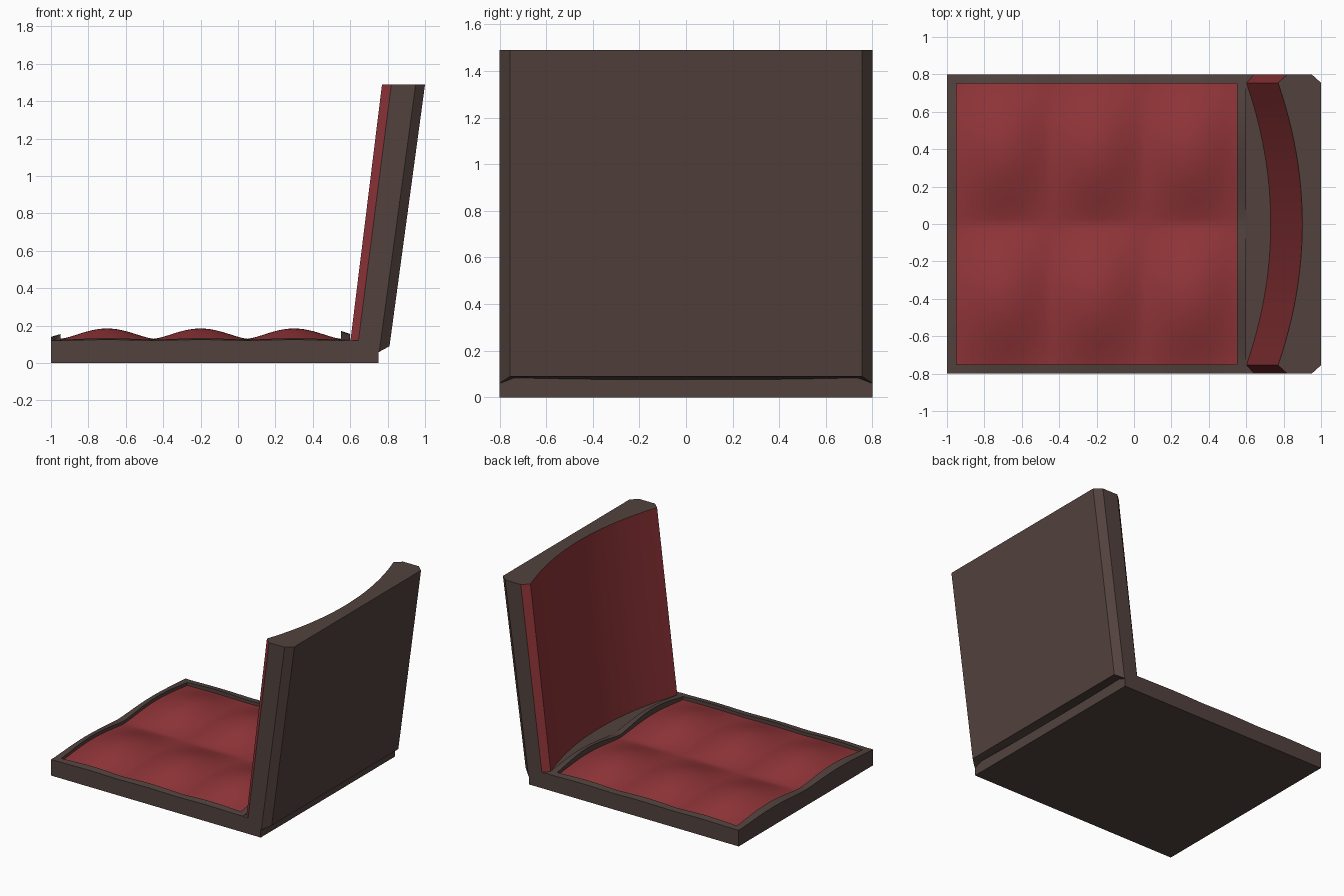
import bpy, bmesh, math

if "Cube" in bpy.data.objects:
    bpy.data.objects.remove(bpy.data.objects["Cube"])


def material(name, rgb):
    m = bpy.data.materials.new(name)
    m.diffuse_color = (*rgb, 1)
    m.use_nodes = True
    m.node_tree.nodes["Principled BSDF"].inputs["Base Color"].default_value = m.diffuse_color
    return m


BROWN = material("dark_brown", (0.085, 0.055, 0.048))
RED = material("red_fabric", (0.28, 0.035, 0.04))


def finish(name, bm, mats, angle=25):
    bmesh.ops.recalc_face_normals(bm, faces=bm.faces)
    me = bpy.data.meshes.new(name)
    bm.to_mesh(me)
    bm.free()
    ob = bpy.data.objects.new(name, me)
    bpy.context.collection.objects.link(ob)
    for m in mats:
        me.materials.append(m)
    bpy.ops.object.select_all(action='DESELECT')
    ob.select_set(True)
    bpy.context.view_layer.objects.active = ob
    bpy.ops.object.shade_smooth_by_angle(angle=math.radians(angle))
    return ob


# Padding waves: three puffs along x, two along y
def wave_x(x):
    return abs(math.sin(math.pi * (x + 0.95) / 0.5)) ** 1.4


def wave_y(y):
    return abs(math.sin(math.pi * y / 0.78)) ** 1.3


def rect_loop(bm, x0, x1, y0, y1, z, n=36):
    pts = []
    corners = [(x0, y0), (x1, y0), (x1, y1), (x0, y1)]
    for i in range(4):
        (ax, ay), (bx, by) = corners[i], corners[(i + 1) % 4]
        for k in range(n):
            x, y = ax + (bx - ax) * k / n, ay + (by - ay) * k / n
            pts.append(bm.verts.new((x, y, z(x, y))))
    return pts


def bridge(bm, a, b):
    n = len(a)
    for i in range(n):
        j = (i + 1) % n
        bm.faces.new((a[i], a[j], b[j], b[i]))


def cushion_z(x, y):
    return 0.1 + 0.085 * wave_y(y) * (0.35 + 0.65 * wave_x(x))


def rim_inner_z(x, y):
    side = 0.125 + 0.008 * wave_x(x)
    if x < -0.949 or x > 0.549:
        return 0.122 + (0.033 if x < 0 else 0.05) * wave_y(y)
    return side


def rim_outer_z(x, y):
    if abs(y) > 0.799:
        return 0.121 + 0.004 * wave_x(x)
    return 0.121 + (0.019 if x < 0 else 0.034) * abs(math.sin(math.pi * y / 0.8)) ** 1.3


# Seat frame with raised wavy rim
bm = bmesh.new()
loops = [
    rect_loop(bm, -1, 0.6, -0.8, 0.8, lambda x, y: 0),
    rect_loop(bm, -1, 0.6, -0.8, 0.8, rim_outer_z),
    rect_loop(bm, -0.95, 0.55, -0.75, 0.75, rim_inner_z),
    rect_loop(bm, -0.95, 0.55, -0.75, 0.75, lambda x, y: 0.09),
]
for a, b in zip(loops, loops[1:]):
    bridge(bm, a, b)
bm.faces.new(loops[0])
finish("seat_frame", bm, [BROWN])

# Rear part of the frame under the backrest
bm = bmesh.new()
bmesh.ops.create_cube(bm, size=1)
for v in bm.verts:
    v.co = (0.675 + v.co.x * 0.15, v.co.y * 1.6, 0.06 + v.co.z * 0.12)
finish("rear_frame", bm, [BROWN])

# Padded seat cushion
bm = bmesh.new()
NX, NY = 60, 60
grid = []
for i in range(NX + 1):
    x = -0.95 + 1.5 * i / NX
    grid.append([bm.verts.new((x, y, cushion_z(x, y)))
                 for y in (-0.75 + 1.5 * j / NY for j in range(NY + 1))])
for i in range(NX):
    for j in range(NY):
        bm.faces.new((grid[i][j], grid[i + 1][j], grid[i + 1][j + 1], grid[i][j + 1]))
finish("seat_cushion", bm, [RED], 45)

# Backrest: concave front outline, leaning back from bottom to top
# outline entries: (y, bottom x, bottom z, top x)
N = 24
outline = []
for i in range(N + 1):
    y = -0.755 + 1.51 * i / N
    d = 0.13 * (1 - (y / 0.755) ** 2)
    outline.append((y, 0.595 + d, 0.07, 0.77 + d))
side = [(0.8, 0.64, 0.09, 0.82), (0.8, 0.755, 0.06, 0.95), (0.755, 0.81, 0.09, 1.0)]
outline += side + [(-y, bx, bz, tx) for y, bx, bz, tx in reversed(side)]
bm = bmesh.new()
low = [bm.verts.new((bx, y, bz)) for y, bx, bz, tx in outline]
top = [bm.verts.new((tx, y, 1.49)) for y, bx, bz, tx in outline]
bridge(bm, low, top)
bm.faces.ensure_lookup_table()
count = len(outline)
# Red fabric on the front curve and its two edge bevels
for i in list(range(N + 1)) + [count - 1]:
    bm.faces[i].material_index = 1
caps = [bm.faces.new(low), bm.faces.new(top)]
bmesh.ops.triangulate(bm, faces=caps)
finish("backrest", bm, [BROWN, RED])
